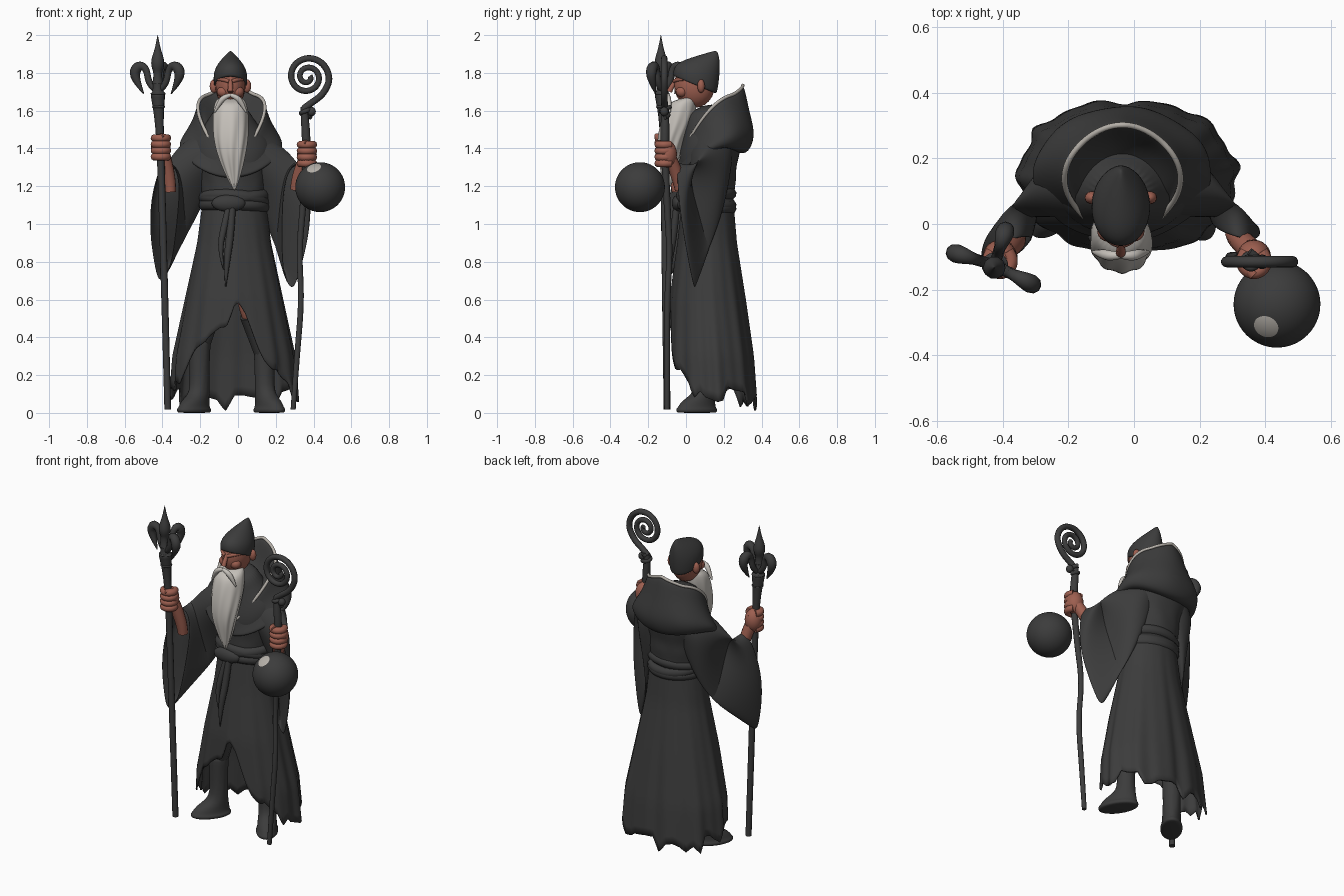
import bpy, bmesh, random
from math import sin, cos, pi, radians
from mathutils import Vector as V, Matrix
random.seed(4)

def material(name, r, g, b):
    m = bpy.data.materials.new(name)
    m.diffuse_color = (r, g, b, 1)
    return m

DARK = material("dark_cloth", 0.045, 0.045, 0.045)
SKIN = material("ruddy_skin", 0.34, 0.115, 0.08)
WHITE = material("white_hair", 0.56, 0.53, 0.49)
TRIM = material("pale_trim", 0.47, 0.44, 0.40)

def add(name, mesh, mat):
    ob = bpy.data.objects.new(name, mesh)
    bpy.context.collection.objects.link(ob)
    mesh.materials.clear()
    mesh.materials.append(mat)
    for p in mesh.polygons:
        p.use_smooth = True
    return ob

def loft(name, rings, mat, cap=True, sub=2, solid=0):
    bm = bmesh.new()
    rows = [[bm.verts.new(p) for p in r] for r in rings]
    n = len(rows[0])
    for a, b in zip(rows, rows[1:]):
        for i in range(n):
            bm.faces.new((a[i], a[(i + 1) % n], b[(i + 1) % n], b[i]))
    if cap:
        bm.faces.new(rows[0])
        bm.faces.new(rows[-1])
    bmesh.ops.recalc_face_normals(bm, faces=bm.faces)
    me = bpy.data.meshes.new(name)
    bm.to_mesh(me)
    ob = add(name, me, mat)
    if solid:
        ob.modifiers.new("thickness", "SOLIDIFY").thickness = solid
    if sub:
        s = ob.modifiers.new("smooth", "SUBSURF")
        s.levels = s.render_levels = sub
    return ob

def ring(cx, rx, yf, zf, yb, zb, lift=0, amp=0, k=9, n=32, ph=0, pinch=0):
    """Tilted oval given by its front and back points; angle 0 is the front."""
    out = []
    for i in range(n):
        a = 2 * pi * i / n
        f = (1 - cos(a)) / 2
        w, ym = 1 + amp * sin(k * a + ph), (yf + yb) / 2
        narrow = 1 - pinch * (.45 * (1 - f) ** 3 + .22 * f ** 2)
        out.append(V((cx + rx * sin(a) * w * narrow, ym + (yf + (yb - yf) * f - ym) * w,
                      zf + (zb - zf) * f + lift * 4 * f * (1 - f))))
    return out

def tube(name, pts, mat, cyclic=False):
    """Smooth tapering tube through points (x, y, z, radius)."""
    cu = bpy.data.curves.new(name, "CURVE")
    cu.dimensions = "3D"
    cu.bevel_depth, cu.bevel_resolution, cu.use_fill_caps = 1, 3, True
    s = cu.splines.new("NURBS")
    s.points.add(len(pts) - 1)
    for p, q in zip(s.points, pts):
        p.co, p.radius = (q[0], q[1], q[2], 1), q[3]
    s.order_u, s.resolution_u = 3, 5
    s.use_endpoint_u, s.use_cyclic_u = not cyclic, cyclic
    tmp = bpy.data.objects.new("tmp", cu)
    bpy.context.collection.objects.link(tmp)
    me = bpy.data.meshes.new_from_object(tmp.evaluated_get(bpy.context.evaluated_depsgraph_get()))
    bpy.data.objects.remove(tmp)
    return add(name, me, mat)

def ball(name, c, r, mat, seg=24):
    bm = bmesh.new()
    bmesh.ops.create_uvsphere(bm, u_segments=seg, v_segments=seg // 2, radius=1,
                              matrix=Matrix.Translation(c) @ Matrix.Diagonal((*r, 1)))
    me = bpy.data.meshes.new(name)
    bm.to_mesh(me)
    return add(name, me, mat)

def table(t, x):
    for a, b in zip(t, t[1:]):
        if x <= b[0]:
            f = max(0, (x - a[0]) / (b[0] - a[0]))
            return [p + (q - p) * f for p, q in zip(a[1:], b[1:])]
    return t[-1][1:]

# Long robe skirt: open arch in front, ragged hem behind
N, ROWS = 144, 22
shape = [(0, .34, -.10, .375), (.3, .32, -.10, .355), (.6, .258, -.085, .315), (.9, .195, -.045, .27), (1.14, .165, -.02, .25)]
hem = [(-pi, .045), (-1.6, .09), (-1.1, .13), (-.75, .33), (-.45, .42), (-.15, .46), (.0, .57), (.1, .59),
       (.22, .53), (.45, .34), (.75, .19), (1.1, .11), (1.6, .10), (pi, .045)]
jag = [random.uniform(-.05, .06) for _ in range(N // 3)]
skirt = []
for j in range(ROWS + 1):
    row = []
    for i in range(N):
        a = 2 * pi * i / N
        s = a if a <= pi else a - 2 * pi
        k, f = int(i / 3), i / 3 % 1
        h = table(hem, s)[0] + (jag[k] * (1 - f) + jag[(k + 1) % len(jag)] * f) * min(1, .15 + max(0, abs(s) - .3) * 2)
        z = 1.14 + (max(h, .012) - 1.14) * j / ROWS
        rx, yf, yb = table(shape, z)
        w = 1 + (1.14 - z) * (.022 * sin(11 * a + 1) + .012 * sin(19 * a + 2 * z) + .06 * max(0, -cos(a)) * abs(sin(2 * a)))
        row.append(V((-.02 + rx * sin(a) * w, (yf + yb) / 2 - (yb - yf) / 2 * cos(a) * w, z)))
    skirt.append(row)
loft("robe_skirt", skirt, DARK, cap=False, sub=0, solid=.01)

# Torso and inner collar
loft("robe_torso", [ring(-.02, .165, -.02, 1.06, .25, 1.06), ring(-.025, .17, -.035, 1.17, .255, 1.17),
                    ring(-.025, .182, -.03, 1.22, .268, 1.24, amp=.02), ring(-.03, .19, -.04, 1.28, .265, 1.3, amp=.02, ph=2),
                    ring(-.03, .22, -.04, 1.36, .29, 1.38), ring(-.035, .22, -.02, 1.44, .29, 1.46),
                    ring(-.035, .12, .0, 1.53, .2, 1.55), ring(-.038, .09, .0, 1.59, .165, 1.66)], DARK)

# Wrapped sash, knot and hanging ends
for k, (z, tilt) in enumerate([(1.095, .012), (1.15, -.012), (1.125, .03)]):
    tube("sash_roll_%d" % k, [(-.02 + .158 * sin(a), .107 - .13 * cos(a), z + tilt * sin(a + 2), .033)
                              for a in [2 * pi * i / 16 for i in range(16)]], DARK, cyclic=True)
ball("sash_knot", (-.05, -.04, 1.11), (.09, .035, .045), DARK)
tube("sash_end_long", [(-.03, -.05, 1.09, .018), (-.04, -.065, .95, .022), (-.06, -.09, .8, .018), (-.065, -.09, .67, .003)], DARK)
tube("sash_end_short", [(-.05, -.05, 1.09, .015), (-.07, -.06, 1.0, .02), (-.1, -.075, .86, .014), (-.075, -.08, .76, .003)], DARK)

# Cowl with pale rim
def rim_ring(dr=0, dz=0):
    r = ring(-.035, .198 + dr, -.04 - dr, 1.32 + dz, .30 + dr, 1.685 + dz, lift=.105, pinch=1)
    for i, p in enumerate(r):
        p.z += .05 * max(0, 1 - abs(i - 16) / 4)
    return r

loft("cowl", [ring(-.035, .09, .02, 1.40, .19, 1.52, lift=.05), ring(-.035, .15, -.01, 1.35, .25, 1.58, lift=.09, pinch=1),
              rim_ring(-.018, -.03), rim_ring(), rim_ring(.012, -.012),
              ring(-.035, .228, -.05, 1.29, .335, 1.60, lift=.08, pinch=.8),
              ring(-.035, .265, -.055, 1.26, .36, 1.51, lift=.07, amp=.012, k=7, pinch=.3),
              ring(-.035, .278, -.055, 1.25, .36, 1.44, lift=.08, amp=.015, k=7),
              ring(-.035, .264, -.04, 1.24, .325, 1.365, lift=.08),
              ring(-.035, .20, .0, 1.25, .26, 1.38, lift=.08)], DARK, cap=False)
tube("cowl_rim", [(p.x, p.y, p.z, .009) for p in rim_ring(.002, .002)], TRIM, cyclic=True)

# Wide drooping sleeves: rings given by top, bottom and half-width vectors
def sleeve(name, secs):
    rings = []
    for top, bot, wid in secs:
        r = []
        for i in range(24):
            a = 2 * pi * i / 24
            f = (1 - cos(a)) / 2
            r.append(V(top).lerp(V(bot), f) + V(wid) * sin(a) * (1.15 - .4 * f + .08 * sin(3 * a)))
        rings.append(r)
    loft(name, rings, DARK, cap=False, solid=.01)

sleeve("left_sleeve", [((-.14, .14, 1.51), (-.13, .14, 1.22), (0, .12, 0)),
                       ((-.27, .14, 1.46), (-.18, .14, 1.12), (.03, .115, 0)),
                       ((-.345, .11, 1.36), (-.27, .12, .95), (.06, .09, 0)),
                       ((-.37, .03, 1.30), (-.36, .0, .82), (.08, .055, 0)),
                       ((-.37, -.05, 1.325), (-.41, -.12, .70), (.068, .02, 0))])
sleeve("right_sleeve", [((.07, .14, 1.51), (.06, .14, 1.22), (0, .12, 0)),
                        ((.20, .14, 1.44), (.11, .14, 1.10), (-.03, .115, 0)),
                        ((.285, .11, 1.36), (.19, .12, .92), (-.06, .09, 0)),
                        ((.31, .04, 1.30), (.26, .07, .76), (-.08, .055, 0)),
                        ((.318, -.045, 1.32), (.285, .04, .66), (-.07, .02, 0))])

# Forearms and gripping hands
def hand(side, sx, sy, sz, arm):
    tube(side + "_forearm", arm, SKIN)
    ball(side + "_palm", (sx, sy + .012, sz), (.052, .052, .072), SKIN)
    for k in range(4):
        tube("%s_finger_%d" % (side, k), [(sx + .035 * sin(a), sy - .036 * cos(a), sz + .05 - .033 * k, .021)
                                          for a in [radians(-140 + 35 * i) for i in range(9)]], SKIN)
    tube(side + "_thumb", [(sx, sy + .04, sz + .03, .02), (sx + (.045 if sx < 0 else -.045), sy, sz + .055, .02),
                           (sx, sy - .045, sz + .06, .015)], SKIN)

hand("left", -.408, -.112, 1.405, [(-.358, -.045, 1.17, .03), (-.36, -.05, 1.25, .036), (-.395, -.085, 1.37, .036)])
hand("right", .365, -.112, 1.37, [(.307, -.03, 1.18, .03), (.315, -.04, 1.25, .036), (.355, -.08, 1.34, .036)])

# Spear-headed staff with curled petals
tube("staff_shaft", [(-.372, -.1, .018, .018), (-.39, -.11, .7, .019), (-.41, -.115, 1.4, .02), (-.418, -.12, 1.56, .024),
                     (-.423, -.125, 1.66, .036), (-.424, -.127, 1.69, .04), (-.425, -.13, 1.71, .024), (-.425, -.13, 1.76, .024)], DARK)
tube("staff_spear", [(-.425, -.133, z, r) for z, r in [(1.74, .03), (1.79, .018), (1.84, .036), (1.88, .032), (1.93, .014), (2, .001)]], DARK)
for k, z in enumerate([1.62, 1.69]):
    ball("staff_collar_%d" % k, (-.42 - .003 * k, -.124 - .002 * k, z), (.035 + .005 * k, .035 + .005 * k, .012), DARK)
petal = [(.01, 1.71, .016), (.05, 1.735, .018), (.065, 1.83, .017), (.115, 1.84, .029), (.14, 1.78, .028), (.08, 1.69, .003)]
for k, (ang, s) in enumerate([(163, .97), (-27, 1), (72, .85)]):
    c, d = cos(radians(ang)) * s, sin(radians(ang)) * s
    tube("staff_petal_%d" % k, [(-.425 + c * q, -.125 + d * q, z, r) for q, z, r in petal], DARK)

# Crook staff with spiral head
spiral = [(.348, -.11, 1.61, .019), (.385, -.115, 1.64, .018), (.445, -.115, 1.68, .018)]
for i in range(34):
    t = i / 33
    a, r = radians(-15 + 760 * t), .12 - .105 * t ** .85
    spiral.append((.367 + r * cos(a), -.115, 1.778 + r * sin(a), .018 - .004 * t))
tube("crook_spiral", spiral, DARK)
tube("crook_shaft", [(.292, -.1, .018, .014), (.312, -.1, .3, .016), (.338, -.1, .6, .016), (.322, -.085, .85, .016),
                     (.345, -.1, 1.1, .018), (.362, -.112, 1.36, .02), (.36, -.112, 1.5, .026), (.348, -.11, 1.62, .018)], DARK)
tube("crook_vine", [(.356 + .03 * cos(1.6 * i), -.112 + .028 * sin(1.6 * i), 1.565 + .011 * i, .012) for i in range(6)], DARK)
ball("crook_bud", (.39, -.115, 1.595), (.022, .022, .024), DARK)

# Floating orb, turned so one pole carries the pale spot
orb = ball("orb", (0, 0, 0), (.132, .132, .132), DARK, 64)
orb.location = (.435, -.244, 1.195)
orb.rotation_mode = "QUATERNION"
orb.rotation_quaternion = V((-.26, -.54, .8)).to_track_quat("Z", "Y")
orb.data.materials.append(TRIM)
for p in orb.data.polygons:
    p.material_index = int(p.center.z > .132 * cos(.3))

# Head with nose, ears, brows, cheeks and moustache
ball("head", (-.04, .045, 1.735), (.08, .108, .12), SKIN)
tube("nose", [(-.04, -.05, 1.765, .01), (-.04, -.078, 1.725, .014), (-.04, -.088, 1.70, .015)], SKIN)
for s, side in ((-1, "left"), (1, "right")):
    ball(side + "_ear", (-.04 + s * .088, .08, 1.73), (.022, .02, .036), SKIN, 16)
    tube(side + "_brow", [(-.04 + s * .008, -.062, 1.755, .01), (-.04 + s * .035, -.054, 1.766, .012),
                          (-.04 + s * .065, -.015, 1.765, .007)], SKIN)
    ball(side + "_cheek", (-.04 + s * .038, -.022, 1.70), (.034, .032, .03), SKIN, 16)
    tube(side + "_moustache", [(-.04, -.095, 1.682, .010), (-.04 + s * .03, -.098, 1.675, .016),
                               (-.04 + s * .06, -.09, 1.64, .015), (-.04 + s * .085, -.085, 1.59, .004)], WHITE)
# Pointed cap
loft("cap", [ring(-.04, .085, -.058, 1.785, .155, 1.69), ring(-.04, .088, -.068, 1.78, .165, 1.69),
             ring(-.04, .092, -.068, 1.825, .178, 1.78), ring(-.04, .062, -.035, 1.86, .18, 1.855),
             ring(-.04, .026, .05, 1.888, .172, 1.90), ring(-.04, .004, .14, 1.914, .162, 1.918)], DARK)
# Long pointed beard with strands
loft("beard", [ring(-.04, .06, -.075, 1.65, .05, 1.69), ring(-.04, .09, -.108, 1.625, .06, 1.66),
               ring(-.04, .096, -.135, 1.54, .05, 1.56, amp=.04), ring(-.038, .092, -.15, 1.45, .0, 1.46, amp=.07, ph=1),
               ring(-.034, .073, -.15, 1.36, -.03, 1.37, amp=.1, ph=2), ring(-.026, .044, -.13, 1.27, -.05, 1.27, amp=.1, ph=2),
               ring(-.018, .006, -.11, 1.175, -.09, 1.175)], WHITE)

# Boots and legs
boot = [(0, .056, -.155, .068), (.004, .064, -.165, .075), (.022, .066, -.168, .077), (.026, .058, -.158, .068),
        (.06, .056, -.14, .064), (.095, .053, -.07, .058), (.14, .051, -.05, .055), (.24, .053, -.05, .055),
        (.34, .058, -.055, .058), (.38, .06, -.058, .06), (.385, .045, -.045, .045)]
for side, x, turn in (("left", -.205, -38), ("right", .142, 32)):
    m = Matrix.Translation((x, .095, 0)) @ Matrix.Rotation(radians(turn), 4, "Z")
    loft(side + "_boot", [[m @ p for p in ring(0, rx, yf, z, yb, z, amp=.02 if z > .1 else 0, ph=z * 40)]
                          for z, rx, yf, yb in boot], DARK, sub=1)
tube("left_leg", [(-.205, .1, .34, .05), (-.16, .08, .5, .065), (-.11, .1, .8, .08)], DARK)
tube("right_leg", [(.14, .1, .3, .05), (.1, .07, .42, .055), (.06, .02, .52, .055)], DARK)
tube("right_thigh", [(.075, .03, .49, .045), (.045, -.015, .56, .05), (.03, .06, .8, .07)], SKIN)
